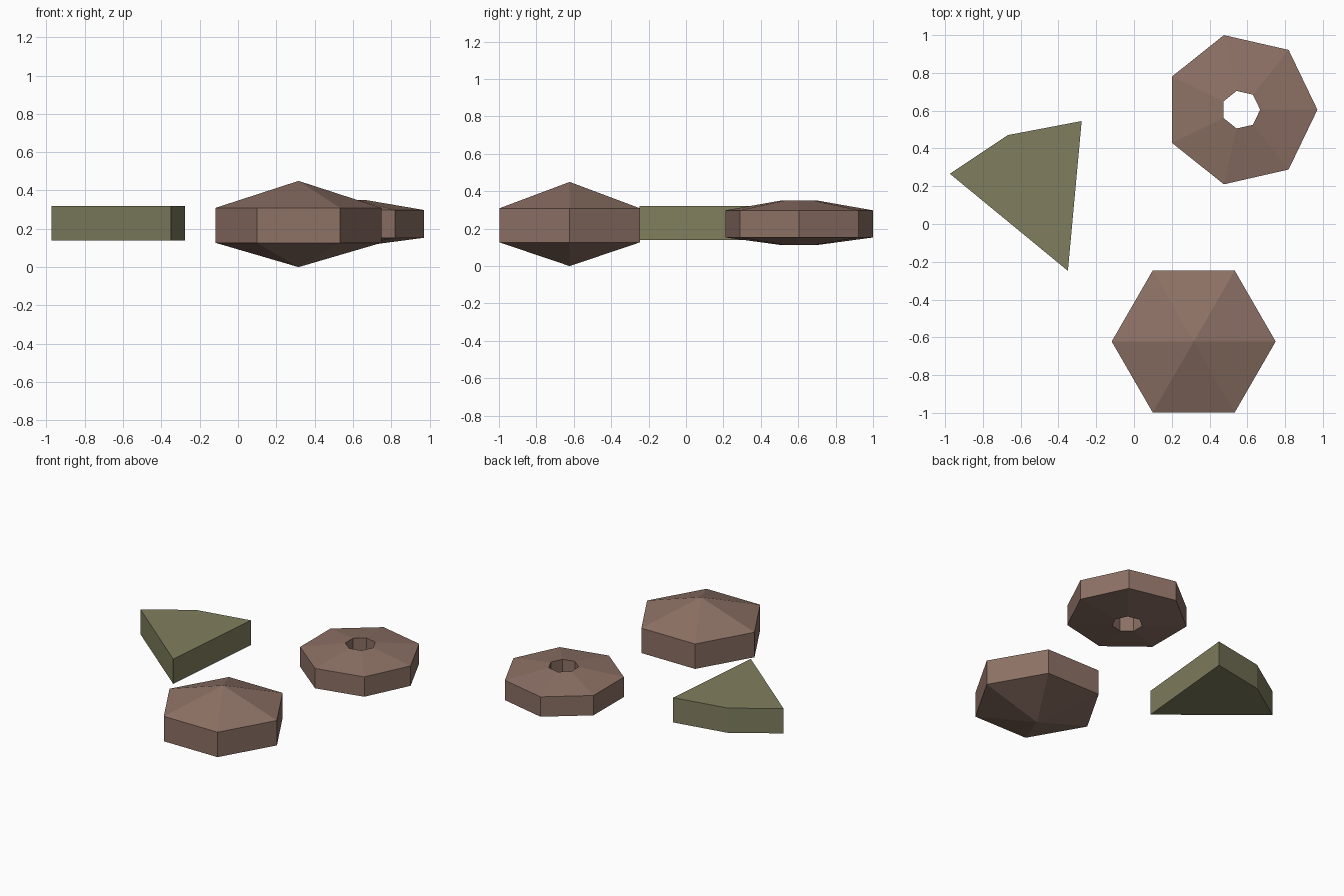
import bpy, bmesh, math

if "Cube" in bpy.data.objects:
    bpy.data.objects.remove(bpy.data.objects["Cube"])


def material(name, srgb):
    m = bpy.data.materials.new(name)
    lin = [((c / 255 + 0.055) / 1.055) ** 2.4 for c in srgb]
    m.diffuse_color = (*lin, 1)
    m.use_nodes = True
    m.node_tree.nodes["Principled BSDF"].inputs["Base Color"].default_value = m.diffuse_color
    return m


BROWN = material("brown", (141, 113, 101))
OLIVE = material("olive", (128, 126, 94))


def finish(name, bm, mat):
    bmesh.ops.recalc_face_normals(bm, faces=bm.faces)
    me = bpy.data.meshes.new(name)
    bm.to_mesh(me)
    bm.free()
    me.materials.append(mat)
    ob = bpy.data.objects.new(name, me)
    bpy.context.collection.objects.link(ob)
    return ob


def lathe(name, centre, sides, profile, mat, closed):
    """Turn a (radius, z) profile around a vertical axis with few sides."""
    bm = bmesh.new()
    cx, cy = centre
    rings = []
    for r, z in profile:
        if r == 0:
            rings.append([bm.verts.new((cx, cy, z))] * sides)
        else:
            rings.append([bm.verts.new((cx + r * math.cos(math.tau * i / sides),
                                        cy + r * math.sin(math.tau * i / sides), z))
                          for i in range(sides)])
    pairs = list(zip(rings, rings[1:]))
    if closed:
        pairs.append((rings[-1], rings[0]))
    for a, b in pairs:
        for i in range(sides):
            j = (i + 1) % sides
            quad = dict.fromkeys((a[i], a[j], b[j], b[i]))  # drop doubled apex
            bm.faces.new(list(quad))
    return finish(name, bm, mat)


# Six-sided stone, pointed above and below
lathe("hexagonal_stone", (0.316, -0.622), 6,
      [(0, 0), (0.434, 0.127), (0.434, 0.309), (0, 0.45)], BROWN, False)

# Seven-sided ring with a hole through it
lathe("pierced_ring", (0.566, 0.605), 7,
      [(0.102, 0.113), (0.405, 0.153), (0.405, 0.298), (0.102, 0.35)], BROWN, True)

# Flat four-cornered wedge
bm = bmesh.new()
outline = [(-0.975, 0.266), (-0.35, -0.248), (-0.277, 0.545), (-0.667, 0.471)]
base = bm.faces.new([bm.verts.new((x, y, 0.139)) for x, y in outline])
top = bmesh.ops.extrude_face_region(bm, geom=[base], use_keep_orig=True)["geom"]
bmesh.ops.translate(bm, vec=(0, 0, 0.181),
                    verts=[v for v in top if isinstance(v, bmesh.types.BMVert)])
finish("wedge_slab", bm, OLIVE)
